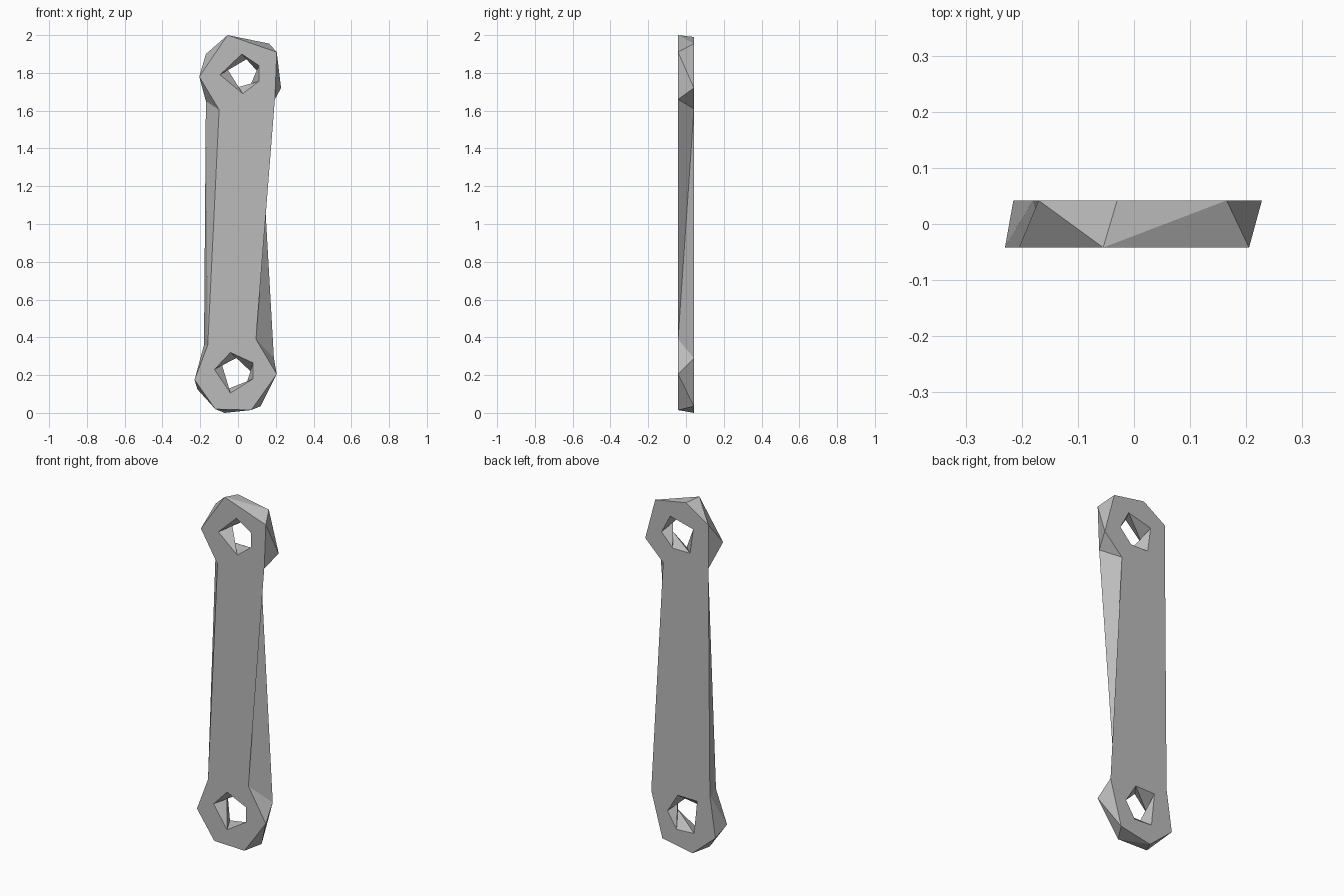
import bpy
import bmesh
from mathutils import Vector

HALF_DEPTH = 0.042

# Remove the default cube
cube = bpy.data.objects.get("Cube")
if cube:
    bpy.data.objects.remove(cube, do_unlink=True)

# Profiles as (x, z), clockwise seen from the front
FRONT_OUTLINE = [(-.055, 2), (.205, 1.91), (.195, 1.66), (.095, .39),
                 (.205, .205), (.07, .015), (-.12, .02), (-.23, .175),
                 (-.16, .36), (-.1, 1.605), (-.205, 1.78)]
BACK_OUTLINE = [(-.03, 1.99), (.165, 1.955), (.228, 1.72), (.115, 1.61),
                (.19, .29), (.12, .035), (-.07, 0), (-.215, .125),
                (-.18, .36), (-.17, 1.65), (-.17, 1.9)]
FRONT_TOP_HOLE = [(-.095, 1.79), (.02, 1.9), (.11, 1.84), (.11, 1.755), (.025, 1.69)]
BACK_TOP_HOLE = [(-.075, 1.85), (.07, 1.887), (.125, 1.783), (.055, 1.708), (-.055, 1.709)]
FRONT_LOW_HOLE = [(-.125, .23), (-.04, .32), (.08, .265), (.08, .18), (-.04, .105)]
BACK_LOW_HOLE = [(-.1, .305), (.023, .307), (.088, .2), (.03, .11), (-.08, .116)]


def make_material(name, colour):
    material = bpy.data.materials.new(name)
    material.use_nodes = True
    material.diffuse_color = colour
    shader = material.node_tree.nodes["Principled BSDF"]
    shader.inputs["Base Color"].default_value = colour
    return material


def add_loop(bm, profile, depth):
    """Lay a closed profile at one depth and return its vertices and edges."""
    verts = [bm.verts.new((x, depth, z)) for x, z in profile]
    edges = [bm.edges.new((verts[i - 1], verts[i])) for i in range(len(verts))]
    return verts, edges


def bridge(bm, front, back, flipped=()):
    """Join two loops with triangles; flipped lists the reversed diagonals."""
    count = len(front)
    for i in range(count):
        j = (i + 1) % count
        if i in flipped:
            bm.faces.new((front[i], back[i], front[j]))
            bm.faces.new((front[j], back[i], back[j]))
        else:
            bm.faces.new((front[i], back[i], back[j]))
            bm.faces.new((front[i], back[j], front[j]))


def cap(bm, loops, normal):
    """Fill the outline, leaving the holes open."""
    edges = [edge for _, loop_edges in loops for edge in loop_edges]
    bmesh.ops.triangle_fill(bm, use_beauty=True, use_dissolve=False,
                            edges=edges, normal=normal)


# Flat arm with rough faceted ends and a bored hole in each
bm = bmesh.new()
front_loops = [add_loop(bm, profile, -HALF_DEPTH)
               for profile in (FRONT_OUTLINE, FRONT_TOP_HOLE, FRONT_LOW_HOLE)]
back_loops = [add_loop(bm, profile, HALF_DEPTH)
              for profile in (BACK_OUTLINE, BACK_TOP_HOLE, BACK_LOW_HOLE)]
cap(bm, front_loops, Vector((0, -1, 0)))
cap(bm, back_loops, Vector((0, 1, 0)))

# Outer rim and hole walls
bridge(bm, front_loops[0][0], back_loops[0][0], flipped=(9, 10))
for front, back in zip(front_loops[1:], back_loops[1:]):
    bridge(bm, front[0], back[0])
bmesh.ops.recalc_face_normals(bm, faces=bm.faces)

mesh = bpy.data.meshes.new("connecting_arm")
bm.to_mesh(mesh)
bm.free()
mesh.materials.append(make_material("light_grey", (0.5, 0.5, 0.5, 1)))
arm = bpy.data.objects.new("connecting_arm", mesh)
bpy.context.collection.objects.link(arm)
